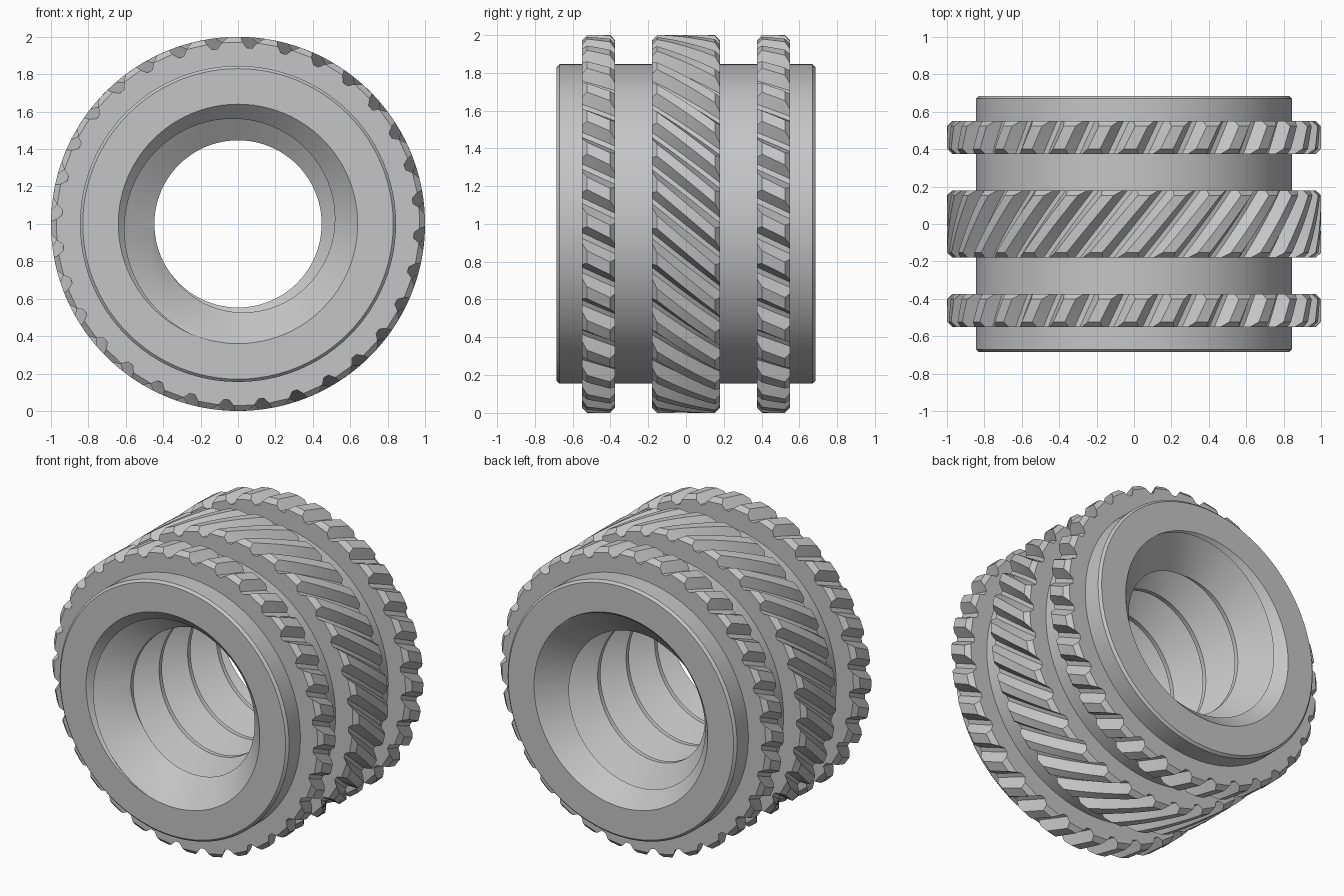
import bpy
import bmesh
import math

if "Cube" in bpy.data.objects:
    bpy.data.objects.remove(bpy.data.objects["Cube"], do_unlink=True)

# One plain metal colour
GREY = (0.56, 0.56, 0.56, 1.0)
metal = bpy.data.materials.new("grey metal")
metal.diffuse_color = GREY
metal.use_nodes = True
metal.node_tree.nodes["Principled BSDF"].inputs["Base Color"].default_value = GREY


def polar(phi, r, y):
    """Point around the y axis; phi runs from the top towards +x."""
    return (r * math.sin(phi), y, 1 + r * math.cos(phi))


def skin(name, columns):
    """Join closed section loops, one after another, into a ring."""
    bm = bmesh.new()
    grid = [[bm.verts.new(p) for p in col] for col in columns]
    rows = len(grid[0])
    for a, b in zip(grid, grid[1:]):
        for i in range(rows):
            k = (i + 1) % rows
            bm.faces.new((a[i], a[k], b[k], b[i]))
    bmesh.ops.remove_doubles(bm, verts=bm.verts, dist=1e-5)
    bmesh.ops.recalc_face_normals(bm, faces=bm.faces)
    mesh = bpy.data.meshes.new(name)
    bm.to_mesh(mesh)
    bm.free()
    mesh.materials.append(metal)
    obj = bpy.data.objects.new(name, mesh)
    bpy.context.collection.objects.link(obj)
    bpy.ops.object.select_all(action='DESELECT')
    obj.select_set(True)
    bpy.context.view_layer.objects.active = obj
    bpy.ops.object.shade_smooth_by_angle(angle=math.radians(20))


# Body sleeve with an internal screw thread and countersunk ends
HALF, OUTER, BEVEL = 0.685, 0.845, 0.015
CREST, ROOT, PITCH = 0.447, 0.64, 0.30
CREST_FLAT, ROOT_FLAT = 0.015, 0.003     # half widths
CONE = 1.0                               # countersink depth per unit radius
SEGMENTS = 96


def bore_section(phi):
    start = -0.55 + PITCH * (phi - math.pi) / (2 * math.pi)
    # Thread corners along the axis
    corners = []
    for turn in range(-3, 8):
        c = start + turn * PITCH
        corners += [(c - PITCH / 2 + ROOT_FLAT, ROOT), (c - CREST_FLAT, CREST),
                    (c + CREST_FLAT, CREST), (c + PITCH / 2 - ROOT_FLAT, ROOT)]

    def cone(y, side):
        return ROOT - (HALF + side * y) / CONE

    # Add the points where the countersinks cut the thread
    points = []
    for (y0, r0), (y1, r1) in zip(corners, corners[1:]):
        points.append((y0, r0))
        for side in (1, -1):
            g0, g1 = r0 - cone(y0, side), r1 - cone(y1, side)
            t = g0 / (g0 - g1) if g0 * g1 < 0 else (0 if side == 1 else 1)
            points.append((y0 + t * (y1 - y0), r0 + t * (r1 - r0)))
    points.sort(key=lambda p: p[0])
    section = []
    for y, r in points:
        if y <= -HALF or y >= HALF:
            section.append((math.copysign(HALF, y), ROOT))
        else:
            section.append((y, max(r, cone(y, 1), cone(y, -1))))
    return section


shell = [(HALF, OUTER - BEVEL), (HALF - BEVEL, OUTER),
         (BEVEL - HALF, OUTER), (-HALF, OUTER - BEVEL)]
body_columns = []
for i in range(SEGMENTS + 1):
    angle = 2 * math.pi * i / SEGMENTS
    body_columns.append([polar(angle, r, y) for y, r in bore_section(angle) + shell])
skin("threaded_body", body_columns)

# Knurled rings with slanted teeth and bevelled ends
TEETH, TIP, FLOOR, INNER = 32, 1.0, 0.942, 0.8
END_TIP, END_BEVEL = 0.972, 0.027
TOP_HALF, FLOOR_HALF = 0.034, 0.016      # half widths of tooth tip and groove floor


def knurl(name, y0, y1, slant, phase, steps):
    """Ring whose first groove is centred at angle phase on its front end."""
    step = 2 * math.pi / TEETH
    flank = step / 2 - TOP_HALF - FLOOR_HALF
    lower = (TIP - END_TIP) / (TIP - FLOOR)
    a, b = y0 + END_BEVEL, y1 - END_BEVEL
    stations = [y0] + [a + (b - a) * i / steps for i in range(steps + 1)] + [y1]
    columns = []
    for tooth in range(TEETH + 1):
        # groove floor (two corners), then tooth tip (two corners)
        for side, high in ((-1, False), (1, False), (-1, True), (1, True)):
            angles, col = [], []
            for y in stations:
                end = y in (y0, y1)
                centre = phase + tooth * step + slant * (y - y0)
                if high:
                    half = TOP_HALF + (flank * lower if end else 0)
                    angles.append(centre + step / 2 + side * half)
                    r = END_TIP if end else TIP
                else:
                    angles.append(centre + side * FLOOR_HALF)
                    r = FLOOR
                col.append(polar(angles[-1], r, y))
            col += [polar(angles[-1], INNER, y1), polar(angles[0], INNER, y0)]
            columns.append(col)
    # stop after one full turn, on the column that repeats the first
    skin(name, columns[:TEETH * 4 + 1])


knurl("front_knurl_ring", -0.55, -0.375, 0.5, 0.065, 3)
knurl("middle_knurl_ring", -0.18, 0.18, 0.85, 0.066, 8)
knurl("back_knurl_ring", 0.375, 0.55, 0.5, 0.065, 3)
